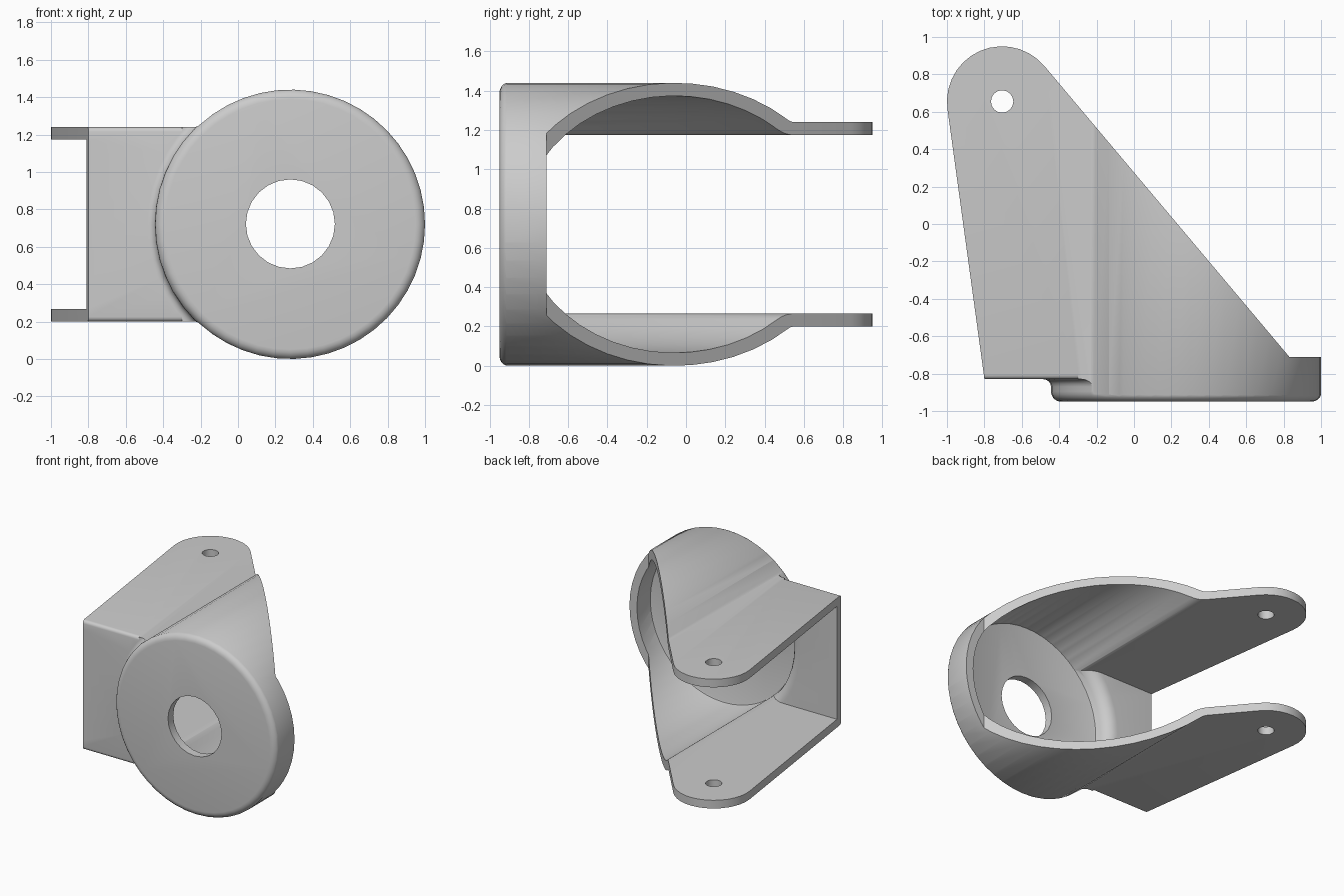
import bpy, bmesh
from math import sin, cos, pi, sqrt, atan2, radians

if "Cube" in bpy.data.objects:
    bpy.data.objects.remove(bpy.data.objects["Cube"])

CX, CZ = 0.28, 0.72          # axis of the round housing
R, H, F, T = 0.72, 0.52, 0.04, 0.066   # radius, half height of arms, fillet, sheet thickness


def arc(u, v, r, a0, a1, n):
    a0, a1 = radians(a0), radians(a1)
    return [(u + r * cos(a0 + (a1 - a0) * i / n), v + r * sin(a0 + (a1 - a0) * i / n))
            for i in range(n + 1)]


def finish(bm, name):
    bmesh.ops.recalc_face_normals(bm, faces=bm.faces[:])
    me = bpy.data.meshes.new(name)
    bm.to_mesh(me)
    bm.free()
    ob = bpy.data.objects.new(name, me)
    bpy.context.collection.objects.link(ob)
    return ob


def prism(name, pts, axis, t0, t1):
    put = {'x': lambda u, v, t: (t, u, v),
           'y': lambda u, v, t: (u, t, v),
           'z': lambda u, v, t: (u, v, t)}[axis]
    bm = bmesh.new()
    a = [bm.verts.new(put(u, v, t0)) for u, v in pts]
    b = [bm.verts.new(put(u, v, t1)) for u, v in pts]
    bm.faces.new(a)
    bm.faces.new(b)
    n = len(pts)
    for i in range(n):
        j = (i + 1) % n
        bm.faces.new((a[i], a[j], b[j], b[i]))
    return finish(bm, name)


def lathe(name, prof, n=48):
    bm = bmesh.new()
    rings = [[bm.verts.new((CX + r * cos(2 * pi * k / n), y, CZ + r * sin(2 * pi * k / n)))
              for k in range(n)] for y, r in prof]
    bm.faces.new(rings[0])
    bm.faces.new(rings[-1])
    for a, b in zip(rings, rings[1:]):
        for i in range(n):
            j = (i + 1) % n
            bm.faces.new((a[i], a[j], b[j], b[i]))
    return finish(bm, name)


def boolean(ob, cutter, op):
    m = ob.modifiers.new(op, 'BOOLEAN')
    m.operation, m.solver, m.object = op, 'EXACT', cutter
    bpy.context.view_layer.objects.active = ob
    bpy.ops.object.modifier_apply(modifier=m.name)
    bpy.data.objects.remove(cutter)


def section(d):
    """Keyhole cross-section (circle blended into a flat slot), inset by d."""
    r, h, f = R - d, H - d, F + d
    fx = -sqrt((R + F) ** 2 - (H + F) ** 2)
    a = 180 - math_deg(atan2(H + F, -fx))
    top = arc(CX, 0, r, 0, a, 18)
    top += arc(CX + fx, H + F, f, a - 180, -90, 4)[1:]
    top.append((-1.4, h))
    return [(u, CZ + v) for u, v in top] + [(u, CZ - v) for u, v in reversed(top[1:])]


def math_deg(a):
    return a * 180 / pi


# Outer body: keyhole section limited in front by a turned, stepped face
bracket = prism("fork_bracket", section(0), 'y', -1.3, 1.3)
front = arc(-0.895, 0.669, 0.055, 180, 90, 5) + arc(-0.87, 0.764, 0.04, -90, 0, 4)
boolean(bracket, lathe("front_form", front + [(-0.83, 2.5), (1.5, 2.5)]), 'INTERSECT')

# Rounded long edges of the box part
for s in (1, -1):
    pts = arc(-0.805, 0.495, 0.025, 90, 180, 4) + [(-0.9, 0.495), (-0.9, 0.6), (-0.805, 0.6)]
    boolean(bracket, prism("edge_cutter", [(y, CZ + s * z) for y, z in pts], 'x', -1.5, -0.3),
            'DIFFERENCE')

# Hollow inside, open to the back and left
hollow = prism("hollow", section(T), 'y', -1.2, 1.6)
inner = arc(-0.871, 0.645, 0.012, 180, 90, 2) + arc(-0.87 + 0.005, 0.764, 0.102, -90, 0, 6)[1:]
boolean(hollow, lathe("hollow_form", inner + [(-0.763, 2.6), (1.8, 2.6)]), 'INTERSECT')
boolean(bracket, hollow, 'DIFFERENCE')

# Side outline seen from above
outline = [(-0.749, -1.2), (1.2, -1.2), (1.2, -0.71), (0.83, -0.71)]
outline += arc(-0.705, 0.655, 0.295, 39.5, 188, 14)
boolean(bracket, prism("outline", outline, 'z', -0.5, 2), 'INTERSECT')

# Axle bore and pivot holes
boolean(bracket, prism("bore", arc(CX, CZ + 0.002, 0.238, 0, 345, 23), 'y', -1.2, -0.7), 'DIFFERENCE')
boolean(bracket, prism("pivot", arc(-0.705, 0.655, 0.06, 0, 337.5, 15), 'z', -0.5, 2), 'DIFFERENCE')

bpy.ops.object.select_all(action='DESELECT')
bracket.select_set(True)
bpy.context.view_layer.objects.active = bracket
bpy.ops.object.shade_smooth_by_angle(angle=radians(30))
